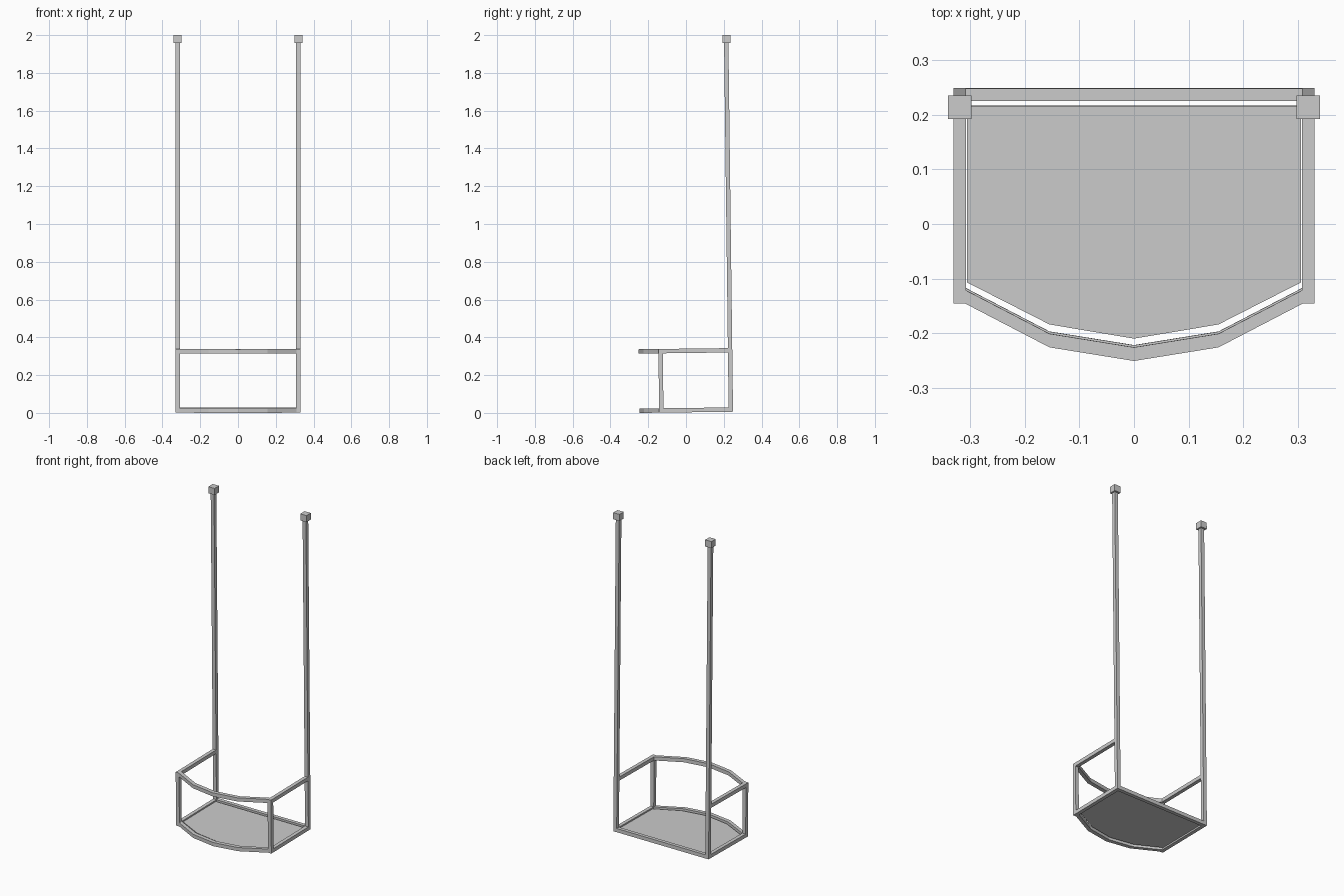
import bpy, bmesh
from mathutils import Matrix

if "Cube" in bpy.data.objects:
    bpy.data.objects.remove(bpy.data.objects["Cube"])

TILT = Matrix.Rotation(0.0125, 4, 'X')   # whole frame leans slightly forward
LIFT = 0.003
T = 0.023                                # bar thickness
XI, XO = 0.308, 0.331                    # inner / outer side faces
YF, YB = -0.142, 0.249                   # front corner / back faces


def finish(name, bm):
    bmesh.ops.recalc_face_normals(bm, faces=bm.faces)
    me = bpy.data.meshes.new(name)
    bm.to_mesh(me)
    bm.free()
    me.transform(Matrix.Translation((0, 0, LIFT)) @ TILT)
    ob = bpy.data.objects.new(name, me)
    bpy.context.collection.objects.link(ob)
    return ob


def prism(name, outline, z0, z1):
    bm = bmesh.new()
    face = bm.faces.new([bm.verts.new((x, y, z0)) for x, y in outline])
    ext = bmesh.ops.extrude_face_region(bm, geom=[face])
    verts = [v for v in ext['geom'] if isinstance(v, bmesh.types.BMVert)]
    bmesh.ops.translate(bm, verts=verts, vec=(0, 0, z1 - z0))
    return finish(name, bm)


def box(name, x0, x1, y0, y1, z0, z1):
    return prism(name, [(x0, y0), (x1, y0), (x1, y1), (x0, y1)], z0, z1)


# Posts, caps and side rails, mirrored left and right
for side, s in (("left", -1), ("right", 1)):
    box(f"{side}_back_post", s * XI, s * XO, YB - T, YB, 0, 1.96)
    box(f"{side}_post_cap", s * 0.298, s * 0.341, 0.2175, 0.2605, 1.953, 1.9945)
    box(f"{side}_front_post", s * XI, s * XO, YF, YF + T, T, 0.314)
    for level, z in (("lower", 0), ("upper", 0.314)):
        y1 = YB - T
        box(f"{side}_{level}_rail", s * XI, s * XO, YF, y1, z, z + T)

# Back rail along the floor
box("back_rail", -XI, XI, YB - T, YB, 0, T)

# Faceted bowed front rails
bow = [(-0.309, YF), (-0.155, -0.222), (0, -0.247), (0.155, -0.222), (0.309, YF)]
inner = [(x, y + 0.025) for x, y in reversed(bow)]
for level, z in (("lower", 0), ("upper", 0.314)):
    prism(f"{level}_front_rail", bow + inner, z, z + T)

# Platform panel set inside the lower frame
prism("platform", [(-0.306, 0.217), (-0.306, -0.107), (-0.155, -0.184), (0, -0.21),
                   (0.155, -0.184), (0.306, -0.107), (0.306, 0.217)], 0.008, 0.016)
